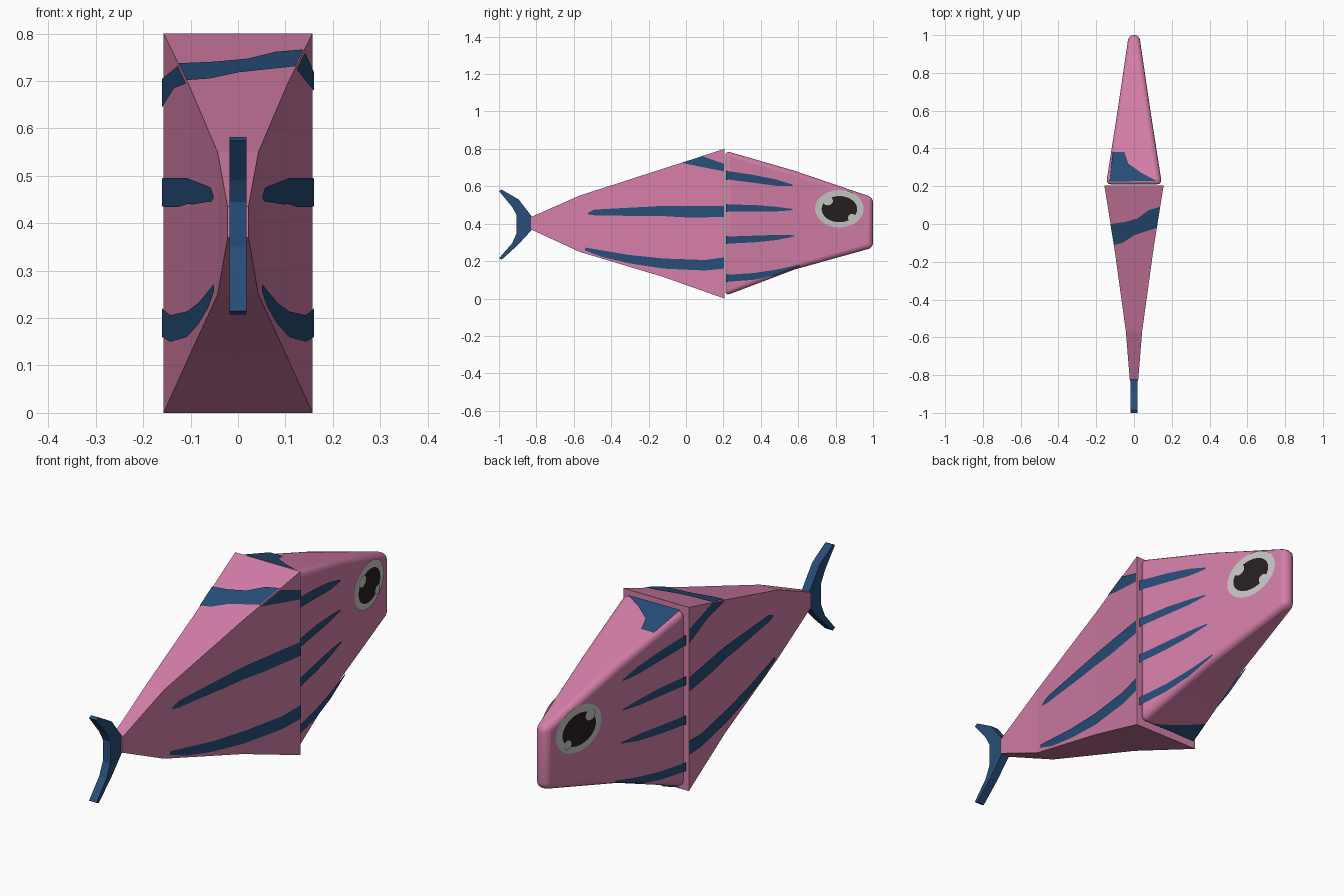
import bpy, bmesh, math
from mathutils import Vector

if "Cube" in bpy.data.objects:
    bpy.data.objects.remove(bpy.data.objects["Cube"])


def mat(name, rgb):
    m = bpy.data.materials.new(name)
    m.diffuse_color = (*rgb, 1)
    m.use_nodes = True
    m.node_tree.nodes["Principled BSDF"].inputs["Base Color"].default_value = m.diffuse_color
    return m


PINK = mat("pink", (0.66, 0.21, 0.39))
BLUE = mat("navy_blue", (0.02, 0.076, 0.19))
GREY = mat("eye_grey", (0.58, 0.58, 0.58))
DARK = mat("pupil_dark", (0.02, 0.014, 0.014))

# Sections: y, half width, z bottom, z top
BODY = [(-0.83, 0.022, 0.37, 0.435), (-0.57, 0.043, 0.25, 0.55),
        (-0.12, 0.105, 0.115, 0.695), (0.205, 0.157, 0.0, 0.8)]
HEAD = [(0.21, 0.148, 0.015, 0.79), (0.58, 0.09, 0.155, 0.683), (1.0, 0.028, 0.272, 0.54)]


def at(secs, y, k):
    """Interpolate column k of the sections at y."""
    for a, b in zip(secs, secs[1:]):
        if y <= b[0] or b is secs[-1]:
            return a[k] + (b[k] - a[k]) * (y - a[0]) / (b[0] - a[0])


def finish(bm, name, material):
    me = bpy.data.meshes.new(name)
    bm.to_mesh(me)
    bm.free()
    me.materials.append(material)
    ob = bpy.data.objects.new(name, me)
    bpy.context.collection.objects.link(ob)
    return ob


def loft(name, secs):
    bm = bmesh.new()
    rings = [[bm.verts.new(p) for p in ((-w, y, b), (w, y, b), (w, y, t), (-w, y, t))]
             for y, w, b, t in secs]
    for r, s in zip(rings, rings[1:]):
        for i in range(4):
            j = (i + 1) % 4
            bm.faces.new((r[i], r[j], s[j], s[i]))
    bm.faces.new(rings[0])
    bm.faces.new(rings[-1])
    bmesh.ops.recalc_face_normals(bm, faces=bm.faces)
    return finish(bm, name, PINK)


def plates(name, faces, outward, material):
    """Thin painted plates, turned to face outward."""
    bm = bmesh.new()
    for pts in faces:
        f = bm.faces.new([bm.verts.new(p) for p in pts])
        f.normal_update()
        if f.normal.dot(Vector(outward)) < 0:
            f.normal_flip()
    return finish(bm, name, material)


def side_pt(secs, s, y, z, off=0.003):
    return (s * (at(secs, y, 1) + off), y, z)


def stripes(name, secs, s, paths):
    """Tapered ribbons on a side; each path point is y, z, width."""
    faces = []
    for path in paths:
        for (y0, z0, w0), (y1, z1, w1) in zip(path, path[1:]):
            faces.append([side_pt(secs, s, *p) for p in (
                (y0, z0 - w0 / 2), (y1, z1 - w1 / 2), (y1, z1 + w1 / 2), (y0, z0 + w0 / 2))])
    plates(name, faces, (s, 0, 0), BLUE)


def flat_patch(name, secs, pts, top):
    """Patch on the top or bottom face; points are x, y."""
    k, d = (3, 1) if top else (2, -1)
    plates(name, [[(x, y, at(secs, y, k) + d * 0.004) for x, y in pts]], (0, 0, d), BLUE)


def disc(name, s, y, z, ry, rz, off, material, n=32):
    pts = [side_pt(HEAD, s, y + ry * math.cos(a), z + rz * math.sin(a), off)
           for a in (2 * math.pi * i / n for i in range(n))]
    plates(name, [pts], (s, 0, 0), material)


# Tapered rear body
loft("body", BODY)

# Rounded head
head = loft("head", HEAD)
bev = head.modifiers.new("round_edges", 'BEVEL')
bev.width, bev.segments, bev.limit_method = 0.025, 4, 'ANGLE'
bev.angle_limit = math.radians(35)
bpy.context.view_layer.objects.active = head
head.select_set(True)
bpy.ops.object.shade_smooth_by_angle(angle=math.radians(35))

# Forked tail fin
outline = [(-0.82, 0.372), (-0.82, 0.433), (-0.895, 0.53), (-0.985, 0.582), (-1.0, 0.575),
           (-0.93, 0.49), (-0.905, 0.445), (-0.905, 0.35), (-0.93, 0.295), (-1.0, 0.215),
           (-0.985, 0.208), (-0.9, 0.285)]
bm = bmesh.new()
f = bm.faces.new([bm.verts.new((-0.018, y, z)) for y, z in outline])
ext = bmesh.ops.extrude_face_region(bm, geom=[f])
bmesh.ops.translate(bm, vec=(0.036, 0, 0),
                    verts=[v for v in ext["geom"] if isinstance(v, bmesh.types.BMVert)])
bmesh.ops.recalc_face_normals(bm, faces=bm.faces)
finish(bm, "tail_fin", BLUE)

# Side stripes and eyes, both sides
body_paths = [
    [(0.204, 0.465, 0.06), (0.0, 0.465, 0.062), (-0.12, 0.468, 0.055), (-0.22, 0.465, 0.05),
     (-0.42, 0.462, 0.035), (-0.49, 0.46, 0.03), (-0.525, 0.455, 0.008)],
    [(0.204, 0.19, 0.06), (0.1, 0.178, 0.056), (-0.12, 0.187, 0.054), (-0.3, 0.21, 0.045),
     (-0.45, 0.24, 0.035), (-0.54, 0.265, 0.015)]]
head_paths = [
    [(0.215, 0.66, 0.045), (0.36, 0.64, 0.042), (0.48, 0.62, 0.034), (0.57, 0.605, 0.008)],
    [(0.215, 0.483, 0.038), (0.36, 0.483, 0.036), (0.48, 0.478, 0.025), (0.57, 0.476, 0.006)],
    [(0.215, 0.312, 0.038), (0.36, 0.318, 0.036), (0.48, 0.326, 0.028), (0.58, 0.335, 0.006)],
    [(0.215, 0.108, 0.038), (0.36, 0.118, 0.036), (0.48, 0.14, 0.028), (0.61, 0.178, 0.006)]]
for s, side in ((1, "right"), (-1, "left")):
    stripes("body_stripes_" + side, BODY, s, body_paths)
    stripes("head_stripes_" + side, HEAD, s, head_paths)
    disc("eye_" + side, s, 0.82, 0.48, 0.13, 0.1, 0.003, GREY)
    disc("pupil_" + side, s, 0.82, 0.478, 0.095, 0.07, 0.005, DARK)
    disc("eye_glint_large_" + side, s, 0.758, 0.522, 0.028, 0.024, 0.007, GREY, 16)
    disc("eye_glint_small_" + side, s, 0.888, 0.432, 0.022, 0.02, 0.007, GREY, 16)

# Band wrapping over the back and down both sides
plates("band_right", [[side_pt(BODY, 1, y, z) for y, z in (
    (0.204, 0.72), (0.204, 0.68), (0.1, 0.7), (-0.02, 0.725), (0.09, 0.76))]], (1, 0, 0), BLUE)
plates("band_left", [[side_pt(BODY, -1, y, z) for y, z in (
    (0.204, 0.705), (0.204, 0.645), (0.05, 0.685), (-0.11, 0.695), (0.0, 0.732))]],
    (-1, 0, 0), BLUE)
flat_patch("band_top", BODY, [(-0.107, -0.11), (-0.06, -0.1), (0.0, -0.06), (0.06, -0.04),
                              (0.121, -0.02), (0.138, 0.09), (0.08, 0.075), (0.02, 0.03),
                              (-0.05, 0.01), (-0.125, 0.0)], True)

# Patches on top and underside of the head
flat_patch("head_patch_top", HEAD, [(-0.13, 0.225), (-0.112, 0.38), (-0.05, 0.38), (-0.03, 0.32),
                                    (0.04, 0.27), (0.12, 0.228)], True)
flat_patch("head_patch_bottom", HEAD, [(0.09, 0.228), (0.0, 0.26), (-0.06, 0.29),
                                       (-0.115, 0.32), (-0.13, 0.225)], False)
